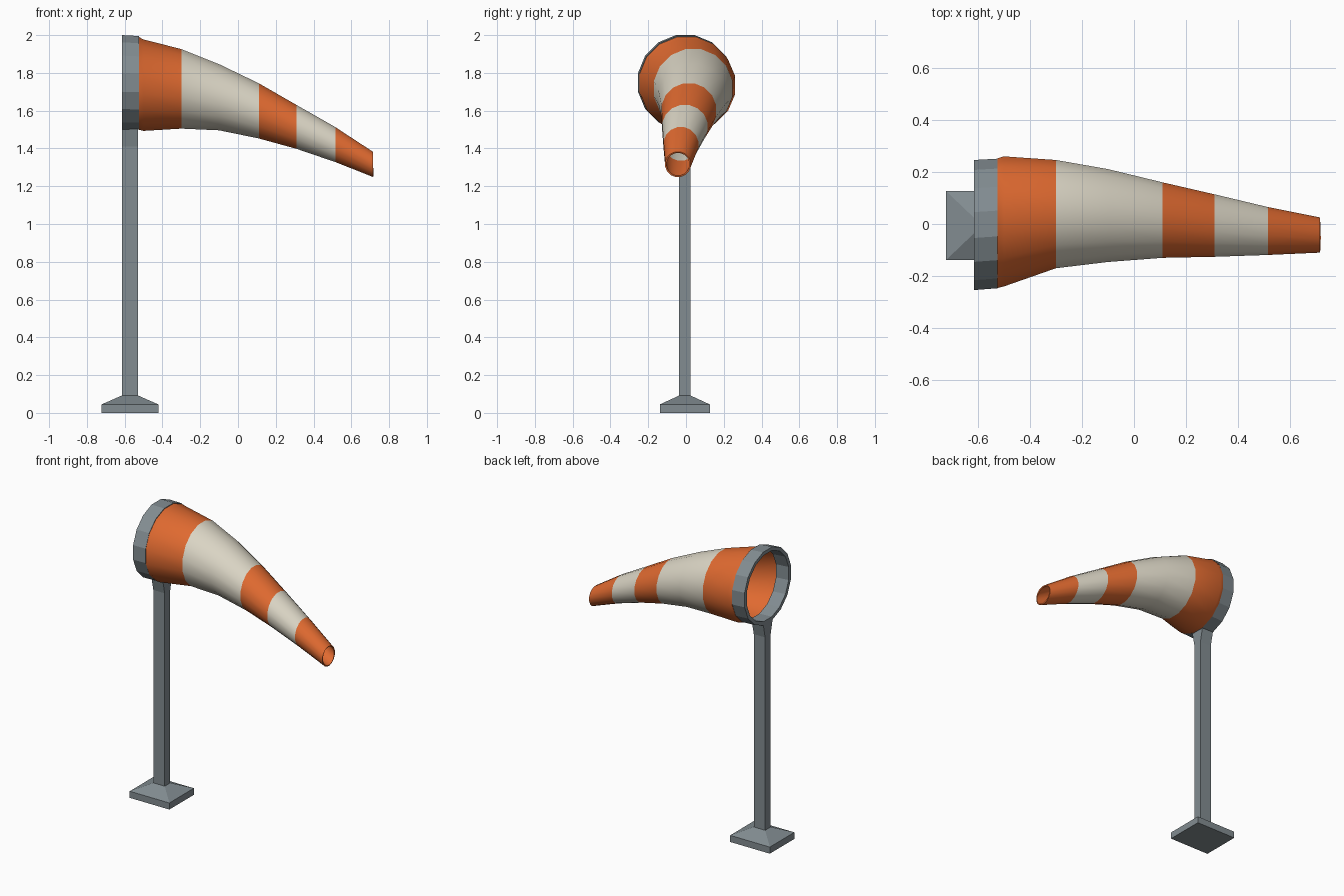
import bpy, bmesh, math

if "Cube" in bpy.data.objects:
    bpy.data.objects.remove(bpy.data.objects["Cube"])


def material(name, rgb):
    m = bpy.data.materials.new(name)
    m.diffuse_color = (*rgb, 1)
    m.use_nodes = True
    m.node_tree.nodes["Principled BSDF"].inputs["Base Color"].default_value = m.diffuse_color
    return m


GREY = material("steel grey", (0.225, 0.265, 0.285))
ORANGE = material("orange", (0.75, 0.145, 0.03))
CREAM = material("cream", (0.71, 0.67, 0.56))
SIDES = 16


def loft(name, loops, mats, cyclic=False, caps=False, rule=None):
    """Skin a row of equal-length vertex loops with quads."""
    bm = bmesh.new()
    rows = [[bm.verts.new(p) for p in loop] for loop in loops]
    n = len(rows[0])
    for i in range(len(rows) if cyclic else len(rows) - 1):
        a, b = rows[i], rows[(i + 1) % len(rows)]
        for j in range(n):
            k = (j + 1) % n
            f = bm.faces.new((a[j], a[k], b[k], b[j]))
            if rule:
                f.material_index = rule(i)
    if caps:
        bm.faces.new(rows[0][::-1])
        bm.faces.new(rows[-1])
    if cyclic or caps:
        bmesh.ops.recalc_face_normals(bm, faces=bm.faces[:])
    me = bpy.data.meshes.new(name)
    bm.to_mesh(me)
    bm.free()
    for m in mats:
        me.materials.append(m)
    ob = bpy.data.objects.new(name, me)
    bpy.context.collection.objects.link(ob)
    return ob


def hoop(x, y, z, ry, rz):
    """Flat-topped ring of points; ry and rz are half extents."""
    c = math.cos(math.pi / SIDES)
    angles = [2 * math.pi * (j + 0.5) / SIDES for j in range(SIDES)]
    return [(x, y + ry / c * math.cos(a), z + rz / c * math.sin(a)) for a in angles]


def rect(z, hx, hy):
    x, y = -0.572, -0.006
    return [(x - hx, y - hy, z), (x + hx, y - hy, z), (x + hx, y + hy, z), (x - hx, y + hy, z)]


# Foot with sloped top
loft("base", [rect(0, 0.15, 0.132), rect(0.045, 0.15, 0.132), rect(0.092, 0.043, 0.03)],
     [GREY], caps=True)

# Pole, flaring sideways under the hoop
loft("pole", [rect(0.09, 0.043, 0.03), rect(1.41, 0.043, 0.03), rect(1.502, 0.043, 0.05)],
     [GREY], caps=True)

# Rigid mouth hoop
loft("mouth_hoop", [hoop(-0.615, -0.004, 1.75, 0.25, 0.25),
                    hoop(-0.525, 0.002, 1.747, 0.249, 0.248),
                    hoop(-0.525, 0.002, 1.747, 0.224, 0.224),
                    hoop(-0.615, -0.004, 1.75, 0.226, 0.226)], [GREY], cyclic=True)

# Fabric sock sections: x, y min, y max, z min, z max
sections = [
    (-0.525, -0.246, 0.252, 1.499, 1.990),
    (-0.50, -0.240, 0.260, 1.493, 1.977),
    (-0.30, -0.170, 0.246, 1.505, 1.926),
    (-0.10, -0.146, 0.211, 1.496, 1.846),
    (0.11, -0.130, 0.160, 1.453, 1.745),
    (0.31, -0.126, 0.114, 1.398, 1.630),
    (0.515, -0.119, 0.065, 1.328, 1.513),
    (0.715, -0.110, 0.025, 1.249, 1.382),
]
loops = [hoop(x, (a + b) / 2, (c + d) / 2, (b - a) / 2, (d - c) / 2) for x, a, b, c, d in sections]
sock = loft("sock", loops, [ORANGE, CREAM], rule=lambda i: int(i in (2, 3, 5)))
wall = sock.modifiers.new("cloth thickness", 'SOLIDIFY')
wall.thickness = 0.008
wall.offset = -1
bpy.context.view_layer.objects.active = sock
sock.select_set(True)
bpy.ops.object.modifier_apply(modifier=wall.name)
bpy.ops.object.shade_smooth_by_angle(angle=math.radians(35))
